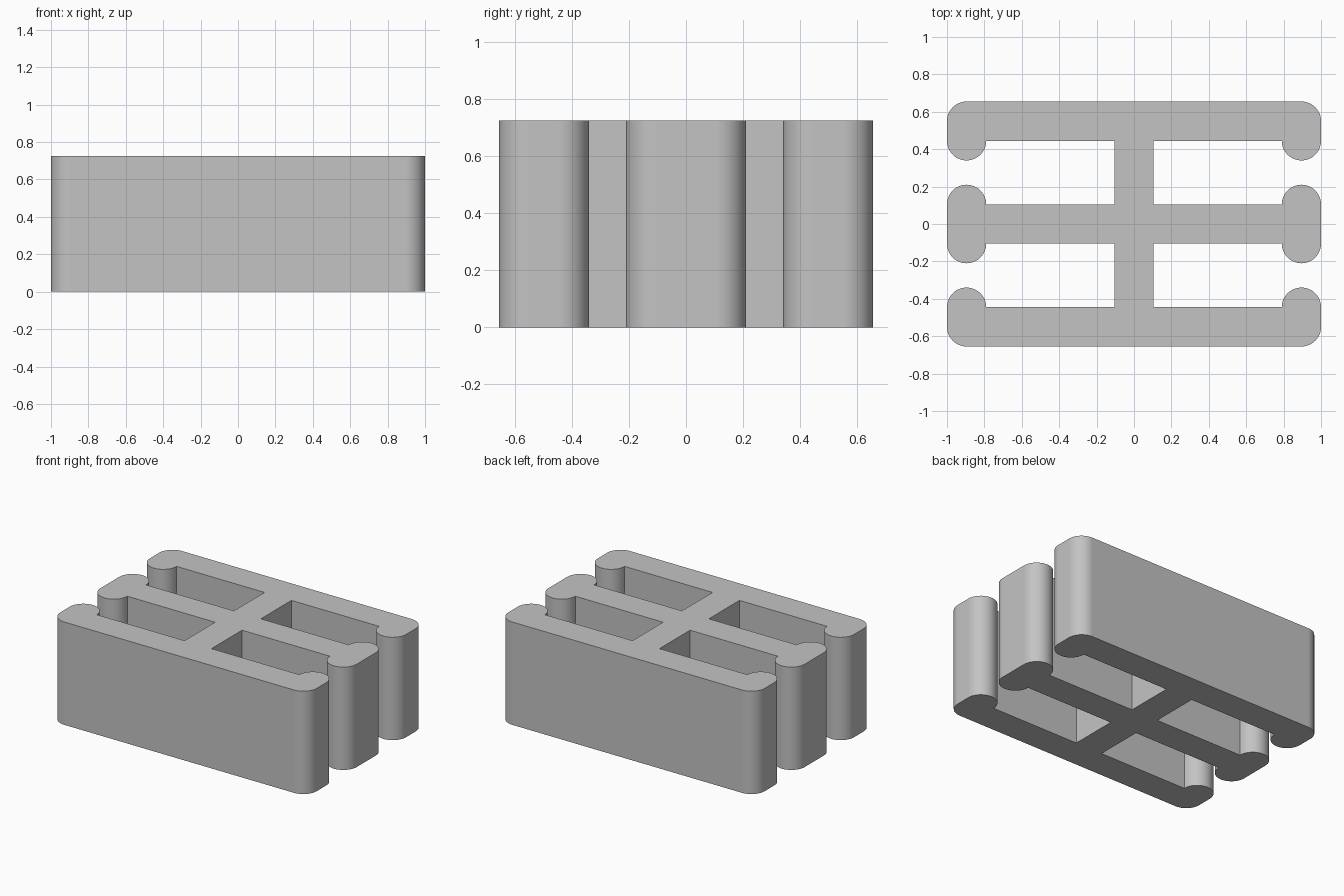
import bpy
import bmesh
from math import cos, sin, radians

cube = bpy.data.objects.get("Cube")
if cube:
    bpy.data.objects.remove(cube, do_unlink=True)

HEIGHT = 0.725
HALF = 0.105      # half thickness of the web and rails, radius of the lips
LIP_X = 1 - HALF  # centre line of the rounded lips
RAIL_Y = 0.55     # centre line of the outer rails
INNER_Y = RAIL_Y - HALF
SEGMENTS = 24     # per half circle


def arc(cx, cy, start, end):
    steps = round(SEGMENTS * abs(end - start) / 180)
    angles = [radians(start + (end - start) * i / steps) for i in range(steps + 1)]
    return [(cx + HALF * cos(a), cy + HALF * sin(a)) for a in angles]


# Left half of the outline, from the front rail to the back rail
front = arc(LIP_X, -RAIL_Y, -90, 0) + arc(LIP_X, -INNER_Y, 0, 180)
front += [(HALF, -INNER_Y), (HALF, -HALF)]
front += arc(LIP_X, -HALF, 180, 360)
back = [(x, -y) for x, y in reversed(front)]
side = front + back
outline = side + [(-x, y) for x, y in reversed(side)]

# Extrude the outline into the block
bm = bmesh.new()
base = bm.faces.new([bm.verts.new((x, y, 0)) for x, y in outline])
extruded = bmesh.ops.extrude_face_region(bm, geom=[base], use_keep_orig=True)
top = [v for v in extruded["geom"] if isinstance(v, bmesh.types.BMVert)]
bmesh.ops.translate(bm, verts=top, vec=(0, 0, HEIGHT))
bmesh.ops.recalc_face_normals(bm, faces=bm.faces)
mesh = bpy.data.meshes.new("triple_rail_block")
bm.to_mesh(mesh)
bm.free()

block = bpy.data.objects.new("triple_rail_block", mesh)
bpy.context.collection.objects.link(block)

# Plain grey material
grey = bpy.data.materials.new("plain grey")
grey.use_nodes = True
color = (0.55, 0.55, 0.55, 1)
grey.diffuse_color = color
grey.node_tree.nodes["Principled BSDF"].inputs["Base Color"].default_value = color
mesh.materials.append(grey)

# Smooth lips, sharp corners, even shading on the flat walls
bpy.ops.object.select_all(action="DESELECT")
block.select_set(True)
bpy.context.view_layer.objects.active = block
bpy.ops.object.shade_smooth_by_angle(angle=radians(30))
normals = block.modifiers.new("even_walls", "WEIGHTED_NORMAL")
normals.keep_sharp = True
